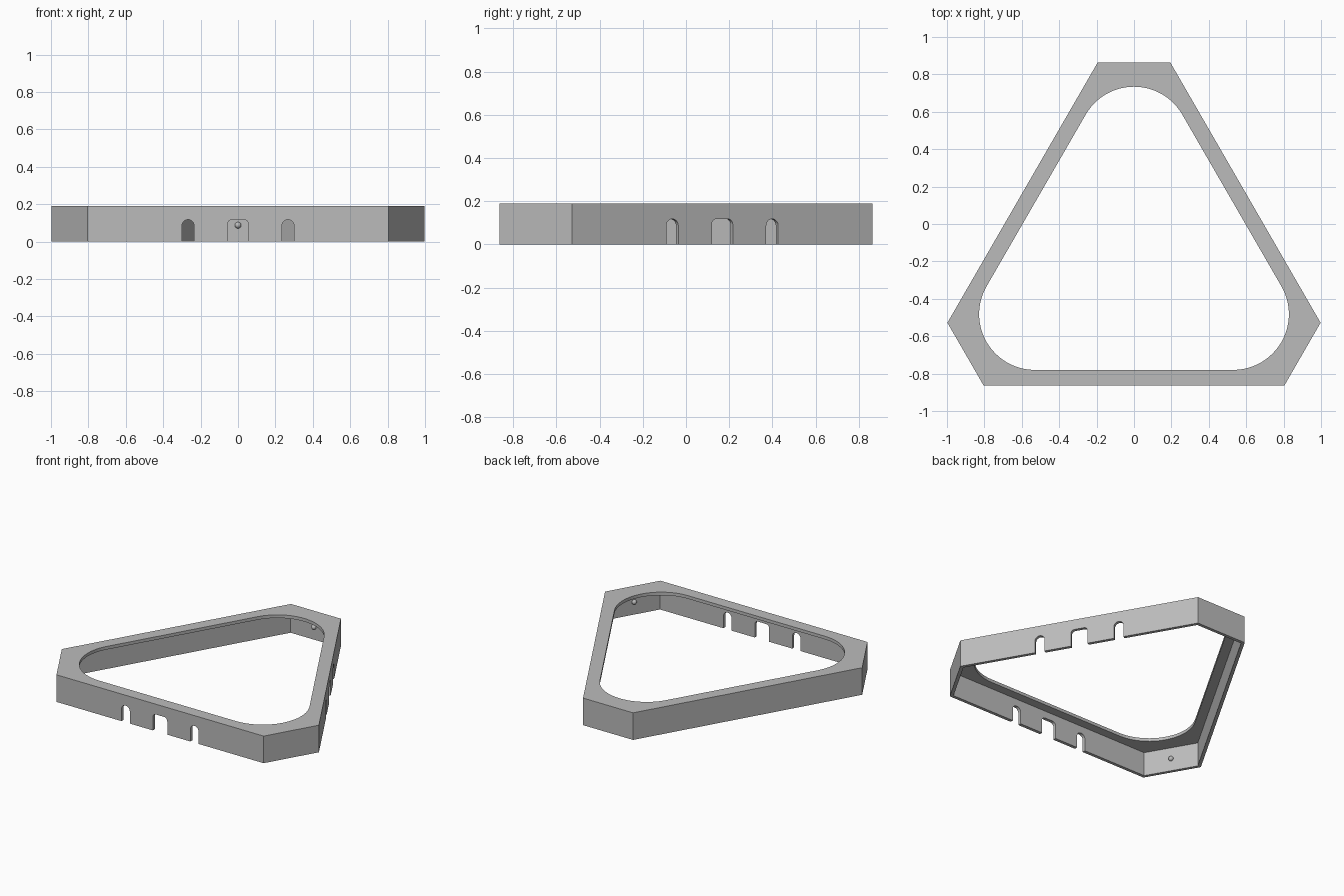
import bpy
import math
from mathutils import Matrix, Vector

if "Cube" in bpy.data.objects:
    bpy.data.objects.remove(bpy.data.objects["Cube"], do_unlink=True)

HEIGHT = 0.19
WALL = 0.022        # side wall thickness
PLATE = 0.022       # top plate thickness
CENTRE_Y = -0.176
SIDE, CORNER = 0.688, 1.04   # distance from centre to long sides and cut corners

grey = bpy.data.materials.new("plain grey")
grey.use_nodes = True
grey.diffuse_color = (0.5, 0.5, 0.5, 1)
grey.node_tree.nodes["Principled BSDF"].inputs["Base Color"].default_value = grey.diffuse_color


def prism(name, outline, low, high, matrix=None):
    """Extrude a closed 2D outline from low to high."""
    n = len(outline)
    verts = [(x, y, low) for x, y in outline] + [(x, y, high) for x, y in outline]
    faces = [tuple(reversed(range(n))), tuple(range(n, 2 * n))]
    faces += [(i, (i + 1) % n, n + (i + 1) % n, n + i) for i in range(n)]
    mesh = bpy.data.meshes.new(name)
    mesh.from_pydata(verts, [], faces)
    if matrix:
        mesh.transform(matrix)
    mesh.materials.append(grey)
    obj = bpy.data.objects.new(name, mesh)
    bpy.context.collection.objects.link(obj)
    return obj


def arc(cx, cy, r, start, end, steps):
    angles = [math.radians(start + (end - start) * i / steps) for i in range(steps + 1)]
    return [(cx + r * math.cos(a), cy + r * math.sin(a)) for a in angles]


def cut_triangle(inset):
    """Triangle with cut corners, moved inward by inset."""
    side, corner = SIDE - inset, CORNER - inset
    points = []
    for k in range(3):
        turn = Matrix.Rotation(math.radians(90 + 120 * k), 2)
        half = (side - corner * math.cos(math.pi / 3)) / math.sin(math.pi / 3)
        for s in (-1, 1):
            p = turn @ Vector((corner, s * half))
            points.append((p.x, p.y + CENTRE_Y))
    return points


def carve(target, cutter):
    mod = target.modifiers.new("cut", "BOOLEAN")
    mod.operation = "DIFFERENCE"
    mod.solver = "EXACT"
    mod.object = cutter
    bpy.context.view_layer.objects.active = target
    bpy.ops.object.modifier_apply(modifier=mod.name)
    bpy.data.objects.remove(cutter, do_unlink=True)


# Hollow frame, open underneath
frame = prism("frame", cut_triangle(0), 0, HEIGHT)
carve(frame, prism("cavity", cut_triangle(WALL), -0.1, HEIGHT - PLATE))

# Rounded triangular opening in the top plate
opening = []
for k in range(3):
    a = 90 + 120 * k
    cx, cy = 0.612 * math.cos(math.radians(a)), 0.612 * math.sin(math.radians(a))
    opening += arc(cx, cy + CENTRE_Y, 0.298, a - 60, a + 60, 32)
carve(frame, prism("opening", opening, 0.1, HEIGHT + 0.1))


# Notches along the bottom of the front and right walls
def notch(centre, half, r):
    top = 0.118
    return ([(centre - half, -0.1), (centre + half, -0.1)]
            + arc(centre + half - r, top - r, r, 0, 90, 8)
            + arc(centre - half + r, top - r, r, 90, 180, 8)[0 if r < half else 1:])


for turn in (0, 120):
    place = (Matrix.Translation((0, CENTRE_Y, 0))
             @ Matrix.Rotation(math.radians(turn), 4, "Z")
             @ Matrix.Rotation(math.radians(90), 4, "X"))
    for centre, half, r in ((-0.267, 0.032, 0.032), (0, 0.056, 0.025), (0.267, 0.032, 0.032)):
        carve(frame, prism("notch", notch(centre, half, r), SIDE - 0.06, SIDE + 0.06, place))

bpy.ops.object.select_all(action="DESELECT")
frame.select_set(True)
bpy.context.view_layer.objects.active = frame
bpy.ops.object.shade_smooth_by_angle(angle=math.radians(25))

# Small round studs inside the three cut corners
for name, a in (("back_stud", 90), ("right_stud", 210), ("left_stud", 330)):
    reach = CORNER - WALL
    bpy.ops.mesh.primitive_uv_sphere_add(
        segments=20, ring_count=12, radius=0.017,
        location=(reach * math.cos(math.radians(a)),
                  reach * math.sin(math.radians(a)) + CENTRE_Y, 0.088))
    stud = bpy.context.object
    stud.name = name
    stud.data.materials.append(grey)
    bpy.ops.object.shade_smooth()
